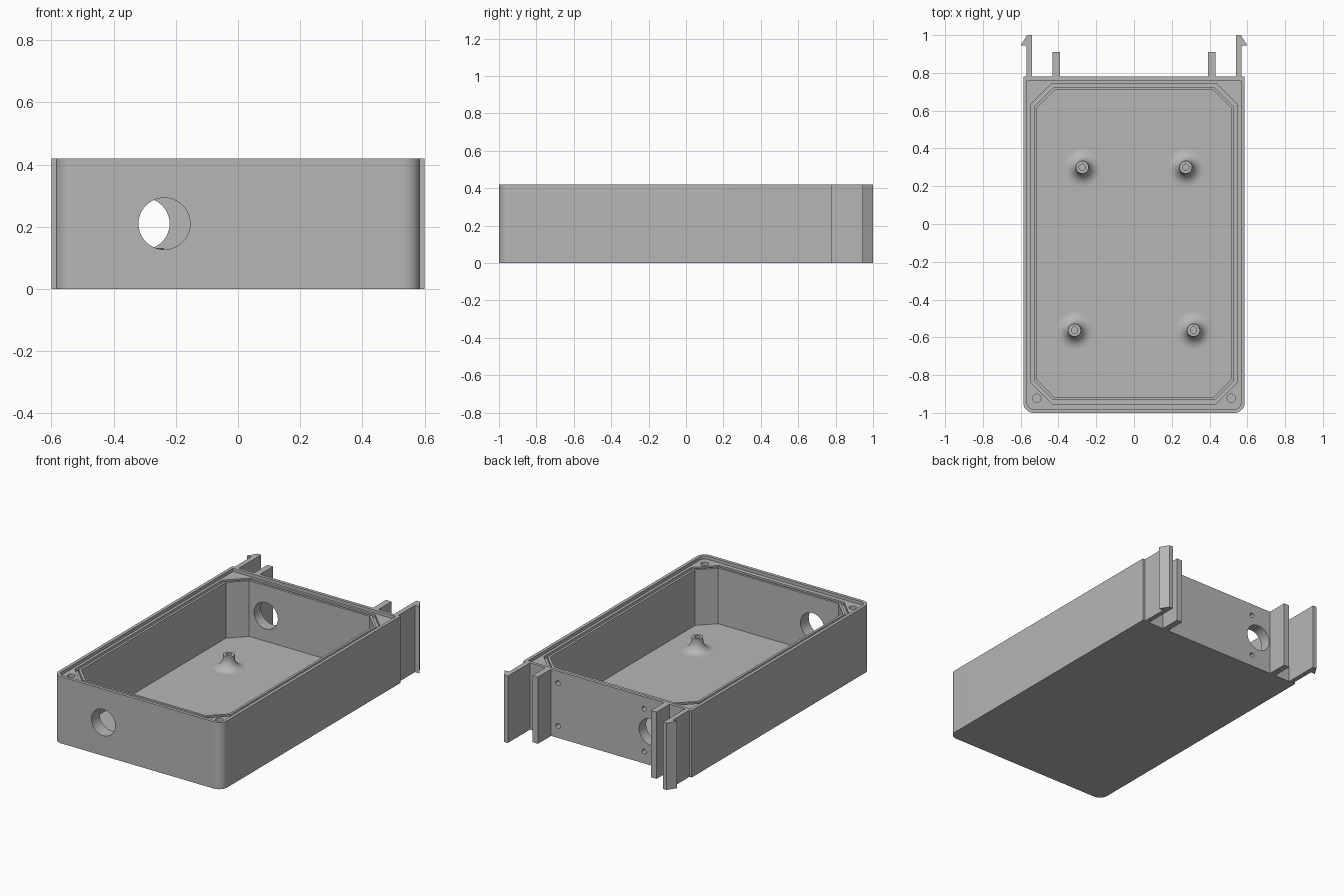
import bpy, bmesh, math
from mathutils import Matrix, Vector

cube = bpy.data.objects.get("Cube")
if cube:
    bpy.data.objects.remove(cube, do_unlink=True)

# Single grey plastic
grey = bpy.data.materials.new("grey plastic")
colour = (0.47, 0.47, 0.47, 1)
grey.use_nodes = True
grey.diffuse_color = colour
grey.node_tree.nodes["Principled BSDF"].inputs["Base Color"].default_value = colour

HEIGHT, BACK, FRONT, HALF = 0.42, 0.78, -1.0, 0.586
LEDGE, FLOOR = 0.40, 0.05
CAVITY = (0.514, -0.918, 0.71, 0.095)   # half width, front, back, corner chamfer


def finish(bm, name):
    bmesh.ops.recalc_face_normals(bm, faces=bm.faces)
    mesh = bpy.data.meshes.new(name)
    bm.to_mesh(mesh)
    bm.free()
    mesh.materials.append(grey)
    ob = bpy.data.objects.new(name, mesh)
    bpy.context.collection.objects.link(ob)
    return ob


def prism(name, outline, z0, z1):
    """Extrude a plan outline from z0 to z1."""
    bm = bmesh.new()
    low = [bm.verts.new((x, y, z0)) for x, y in outline]
    high = [bm.verts.new((x, y, z1)) for x, y in outline]
    bm.faces.new(low)
    bm.faces.new(high)
    n = len(low)
    for i in range(n):
        j = (i + 1) % n
        bm.faces.new((low[i], low[j], high[j], high[i]))
    return finish(bm, name)


def ring(name, outer, inner, z0, z1):
    """Closed band between two outlines with matching points."""
    bm = bmesh.new()
    loops = [[bm.verts.new((x, y, z)) for x, y in line]
             for line, z in ((outer, z0), (outer, z1), (inner, z1), (inner, z0))]
    n = len(outer)
    for a, b in zip(loops, loops[1:] + loops[:1]):
        for i in range(n):
            j = (i + 1) % n
            bm.faces.new((a[i], a[j], b[j], b[i]))
    return finish(bm, name)


def round_front(w, y0, y1, r, steps=12):
    """Box outline with rounded front corners and square back corners."""
    arc = [math.pi / 2 * i / steps for i in range(steps + 1)]
    right = [(w - r + r * math.sin(a), y0 + r - r * math.cos(a)) for a in arc]
    return right + [(w, y1), (-w, y1)] + [(-x, y) for x, y in reversed(right)]


def chamfered(grow=0.0):
    """Cavity outline, offset outwards evenly."""
    w, y0, y1, c = CAVITY
    w, y0, y1 = w + grow, y0 - grow, y1 + grow
    c += grow * (2 - math.sqrt(2))
    right = [(w - c, y0), (w, y0 + c), (w, y1 - c), (w - c, y1)]
    return right + [(-x, y) for x, y in reversed(right)]


def cylinder(name, centre, radius, depth, along_y=False, sides=48):
    bm = bmesh.new()
    turn = Matrix.Rotation(math.pi / 2, 4, 'X') if along_y else Matrix.Identity(4)
    bmesh.ops.create_cone(bm, cap_ends=True, segments=sides, radius1=radius,
                          radius2=radius, depth=depth,
                          matrix=Matrix.Translation(centre) @ turn)
    return finish(bm, name)


def cut(target, cutter):
    cutter.hide_render = True
    mod = target.modifiers.new("cut", 'BOOLEAN')
    mod.operation, mod.solver, mod.object = 'DIFFERENCE', 'EXACT', cutter
    bpy.context.view_layer.objects.active = target
    bpy.ops.object.modifier_apply(modifier=mod.name)
    bpy.data.objects.remove(cutter, do_unlink=True)


def smooth(ob):
    bpy.ops.object.select_all(action='DESELECT')
    ob.select_set(True)
    bpy.context.view_layer.objects.active = ob
    bpy.ops.object.shade_smooth_by_angle(angle=math.radians(30))


# Box with lid recess, cavity and seal groove
box = prism("box_body", round_front(HALF, FRONT, BACK, 0.055), 0, HEIGHT)
cut(box, prism("recess_cutter",
               round_front(HALF - 0.02, FRONT + 0.02, BACK - 0.02, 0.035), LEDGE, 0.5))
cut(box, prism("cavity_cutter", chamfered(), FLOOR, 0.5))
cut(box, ring("groove_cutter", chamfered(0.035), chamfered(0.015), LEDGE - 0.02, 0.5))

# Cable holes in the front and back walls
MID = HEIGHT / 2
cut(box, cylinder("front_hole_cutter", (-0.237, FRONT, MID), 0.083, 0.3, True))
cut(box, cylinder("back_hole_cutter", (-0.303, BACK, MID), 0.083, 0.3, True))

# Blind screw holes in the back wall and lid corners
for x in (-0.255, 0.345):
    for dz in (-0.135, 0.135):
        cut(box, cylinder("screw_cutter", (x, BACK, MID + dz), 0.015, 0.1, True, 24))
for side in (-1, 1):
    cut(box, cylinder("corner_cutter", (side * 0.515, -0.922, LEDGE), 0.022, 0.3, sides=24))
smooth(box)

# Flared standoffs on the floor
POST, FLARE, TOP, BORE = 0.034, 0.065, 0.082, 0.017


def standoff(name, x, y):
    arc = [math.pi / 2 * i / 10 for i in range(11)]
    profile = [(POST + FLARE * (1 - math.sin(a)), FLARE * (1 - math.cos(a))) for a in arc]
    profile += [(POST, TOP), (BORE, TOP), (BORE, 0.02), (0, 0.02)]
    bm = bmesh.new()
    verts = [bm.verts.new((r, 0, z)) for r, z in profile]
    edges = [bm.edges.new(pair) for pair in zip(verts, verts[1:])]
    bmesh.ops.spin(bm, geom=verts + edges, cent=(0, 0, 0), axis=(0, 0, 1),
                   angle=math.tau, steps=40)
    bmesh.ops.remove_doubles(bm, verts=bm.verts, dist=0.0001)
    bmesh.ops.translate(bm, verts=bm.verts, vec=Vector((x, y, FLOOR)))
    smooth(finish(bm, name))


for side, word in ((-1, "right"), (1, "left")):
    standoff(word + "_back_standoff", side * 0.274, 0.30)
    standoff(word + "_front_standoff", side * 0.315, -0.562)

    # Snap arm with hooked end, and the guide rib beside it
    arm = [(0.54, BACK), (0.57, BACK), (0.57, 0.945), (0.6, 0.945), (0.566, 1), (0.54, 1)]
    rib = [(0.393, BACK), (0.432, BACK), (0.432, 0.91), (0.393, 0.91)]
    prism(word + "_snap_arm", [(side * x, y) for x, y in arm], 0, HEIGHT)
    prism(word + "_guide_rib", [(side * x, y) for x, y in rib], 0, HEIGHT)
